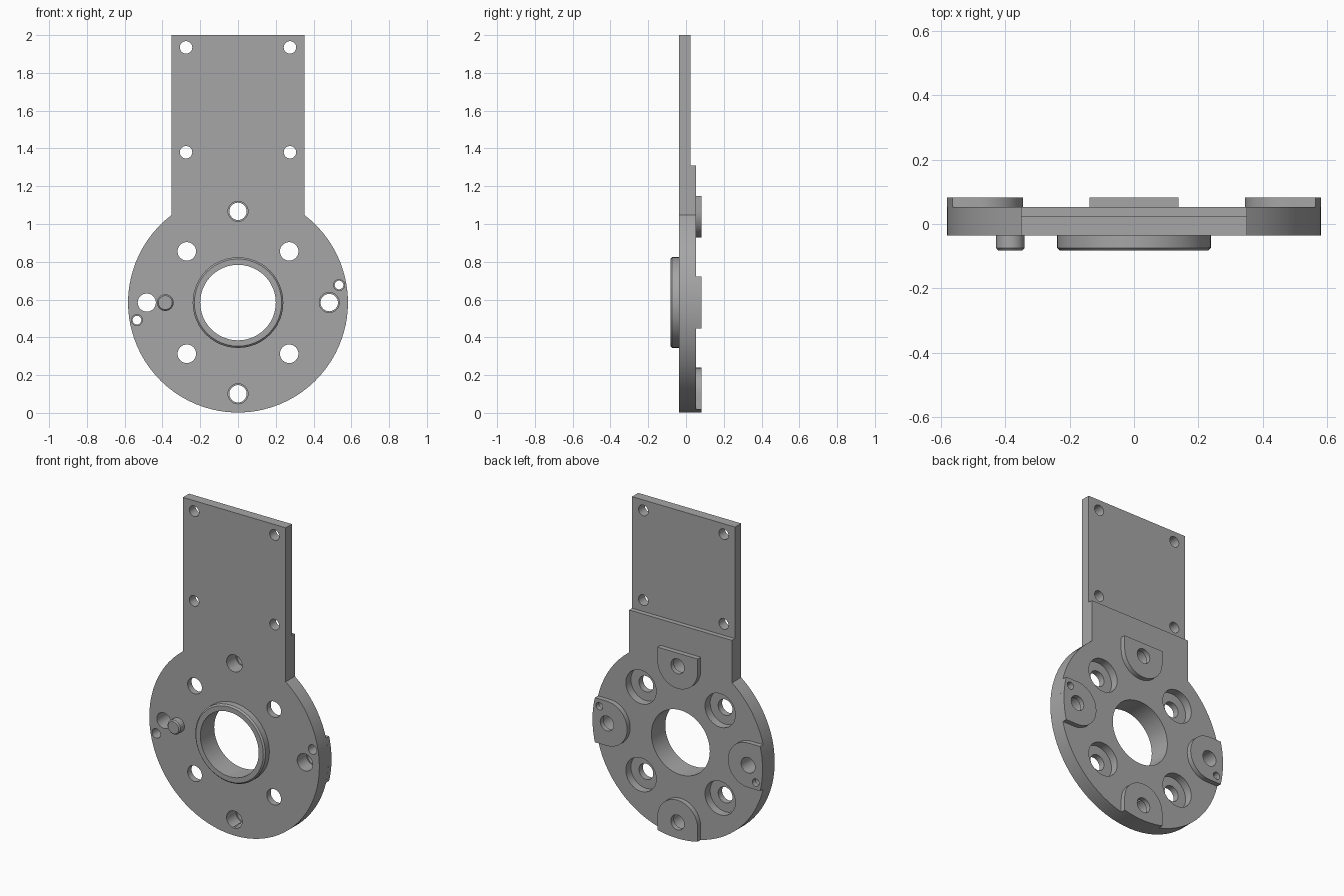
import bpy, bmesh
from math import sin, cos, pi, asin, radians

if "Cube" in bpy.data.objects:
    bpy.data.objects.remove(bpy.data.objects["Cube"], do_unlink=True)

CZ, R = 0.584, 0.582            # disc centre height and radius
FRONT, BACK, THIN, PAD = -0.036, 0.053, 0.024, 0.083
HALF = 0.352                    # half width of the upper plate

grey = bpy.data.materials.new("machined grey")
grey.use_nodes = True
grey.diffuse_color = (0.38, 0.38, 0.38, 1)
grey.node_tree.nodes["Principled BSDF"].inputs["Base Color"].default_value = (0.38, 0.38, 0.38, 1)


def arc(cx, cz, r, a0, a1, n):
    return [(cx + r * cos(a0 + (a1 - a0) * i / n), cz + r * sin(a0 + (a1 - a0) * i / n))
            for i in range(n + 1)]


def circle(cx, cz, r, n=32):
    return arc(cx, cz, r, 0, 2 * pi, n)[:-1]


def loft(name, rings, cap=True):
    """Skin a list of (outline, y) sections of equal point count."""
    bm = bmesh.new()
    loops = [[bm.verts.new((x, y, z)) for x, z in pts] for pts, y in rings]
    n = len(loops[0])
    pairs = list(zip(loops, loops[1:])) if cap else list(zip(loops, loops[1:] + loops[:1]))
    for a, b in pairs:
        for i in range(n):
            j = (i + 1) % n
            bm.faces.new((a[i], a[j], b[j], b[i]))
    if cap:
        bm.faces.new(loops[0])
        bm.faces.new(loops[-1])
    bmesh.ops.recalc_face_normals(bm, faces=bm.faces)
    mesh = bpy.data.meshes.new(name)
    bm.to_mesh(mesh)
    bm.free()
    mesh.materials.append(grey)
    ob = bpy.data.objects.new(name, mesh)
    bpy.context.collection.objects.link(ob)
    return ob


def activate(ob):
    bpy.ops.object.select_all(action='DESELECT')
    ob.select_set(True)
    bpy.context.view_layer.objects.active = ob


def cut(ob, outline, y0=-0.3, y1=0.3):
    tool = loft("cutter", [(outline, y0), (outline, y1)])
    tool.hide_render = True
    mod = ob.modifiers.new("cut", 'BOOLEAN')
    mod.operation, mod.solver, mod.object = 'DIFFERENCE', 'EXACT', tool
    activate(ob)
    bpy.ops.object.modifier_apply(modifier="cut")
    bpy.data.objects.remove(tool, do_unlink=True)


def smooth(ob):
    activate(ob)
    bpy.ops.object.shade_smooth_by_angle(angle=radians(25))


# Body: disc and neck in one outline
side = asin(HALF / R)
outline = arc(0, CZ, R, pi / 2 + side, 2.5 * pi - side, 64)
outline += [(HALF, 2.0), (-HALF, 2.0)]
body = loft("mounting_plate", [(outline, FRONT), (outline, BACK)])

# Thinner upper plate
cut(body, [(-1, 1.31), (1, 1.31), (1, 2.2), (-1, 2.2)], THIN, 0.3)

# Centre bore and corner holes of the upper plate
cut(body, circle(0, CZ, 0.2, 48))
for sx in (-1, 1):
    for z in (1.38, 1.935):
        cut(body, circle(sx * 0.275, z, 0.033))
    # Counterbored holes on the diagonals
    for sz in (-1, 1):
        x, z = sx * 0.271, CZ + sz * 0.271
        cut(body, circle(x, z, 0.049))
        cut(body, circle(x, z, 0.104), 0.003, 0.3)

# Mounting and dowel holes: x, z, radius in plate, radius in pad
BOLT = 0.483
holes = [(0, CZ + BOLT, 0.053, 0.046), (0, CZ - BOLT, 0.053, 0.046),
         (BOLT, CZ, 0.053, 0.046), (-BOLT, CZ, 0.048, 0.048),
         (0.535, CZ + 0.093, 0.029, 0.023), (-0.535, CZ - 0.093, 0.029, 0.023)]
for x, z, r, _ in holes:
    cut(body, circle(x, z, r))
smooth(body)

# Raised pads on the back, rounded towards the centre
W = 0.138
for name, angle in (("left", 0), ("top", pi / 2), ("right", pi), ("bottom", 1.5 * pi)):
    local = arc(BOLT, 0, W, 1.5 * pi, pi / 2, 20)
    if name == "top":
        local += [(0.565, W), (0.565, -W)]
    else:
        a = asin(W / R)
        local += arc(0, 0, R, a, -a, 10)
    c, s = cos(angle), sin(angle)
    pts = [(u * c - v * s, CZ + u * s + v * c) for u, v in local]
    pad = loft(name + "_pad", [(pts, BACK), (pts, PAD)])
    for x, z, _, r in holes:
        if abs(x * c + (z - CZ) * s - 0.5) < 0.1:
            cut(pad, circle(x, z, r))
    smooth(pad)

# Front locating ring with a chamfered rim
ring = loft("locating_ring", [(circle(0, CZ, r, 48), y) for r, y in
            ((0.2, FRONT), (0.24, FRONT), (0.24, -0.074), (0.231, -0.083), (0.2, -0.083))], cap=False)
smooth(ring)

# Front locating pin
pin = loft("locating_pin", [(circle(-0.385, CZ, r), y) for r, y in
           ((0.044, FRONT), (0.044, -0.075), (0.037, -0.083))])
smooth(pin)
